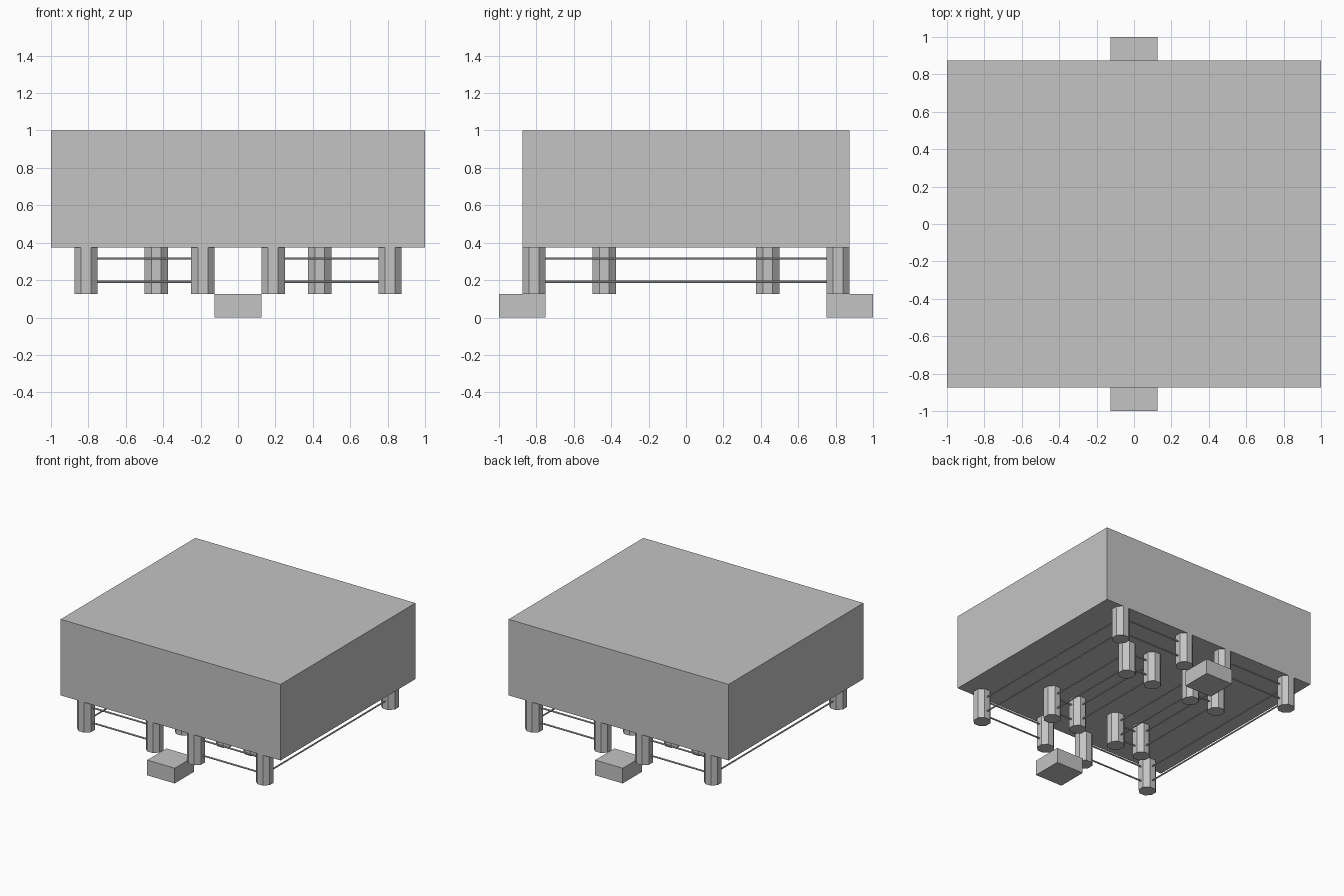
import bpy, math
from mathutils import Vector

if "Cube" in bpy.data.objects:
    bpy.data.objects.remove(bpy.data.objects["Cube"])

grey = bpy.data.materials.new("plain grey")
grey.diffuse_color = (0.55, 0.55, 0.55, 1)
grey.use_nodes = True
grey.node_tree.nodes["Principled BSDF"].inputs["Base Color"].default_value = grey.diffuse_color


def box(name, lo, hi):
    lo, hi = Vector(lo), Vector(hi)
    bpy.ops.mesh.primitive_cube_add(size=1, location=(lo + hi) / 2)
    ob = bpy.context.object
    ob.name = name
    ob.scale = hi - lo
    ob.data.materials.append(grey)


def prism(name, a, b, half_width):
    """Octagonal bar from a to b with flat sides facing the axes."""
    a, b = Vector(a), Vector(b)
    d = b - a
    bpy.ops.mesh.primitive_cylinder_add(
        vertices=8, radius=half_width / math.cos(math.pi / 8), depth=d.length)
    ob = bpy.context.object
    ob.name = name
    for v in ob.data.vertices:
        v.co.xy = (v.co.x * math.cos(math.pi / 8) - v.co.y * math.sin(math.pi / 8),
                   v.co.x * math.sin(math.pi / 8) + v.co.y * math.cos(math.pi / 8))
    ob.location = (a + b) / 2
    ob.rotation_euler = d.to_track_quat('Z', 'Y').to_euler()
    ob.data.materials.append(grey)


OUT, MID, IN = 0.8125, 0.4375, 0.1875
RAIL = 0.006

# main block
box("body_block", (-1, -0.875, 0.375), (1, 0.875, 1))

# entry steps, front and back
box("front_step", (-0.125, -1, 0), (0.125, -0.75, 0.125))
box("back_step", (-0.125, 0.75, 0), (0.125, 1, 0.125))

# outer and inner rows of posts
for sx in (-1, 1):
    for sy in (-1, 1):
        for x, y in ((OUT, OUT), (IN, OUT), (MID, MID), (IN, MID)):
            prism("post", (sx * x, sy * y, 0.125), (sx * x, sy * y, 0.375), 0.0625)

# two levels of rails joining the posts
for z in (0.191, 0.3155):
    for sx in (-1, 1):
        for x, y in ((OUT, OUT), (MID, MID), (IN, MID)):
            prism("side_rail", (sx * x, -y, z), (sx * x, y, z), RAIL)
        for sy in (-1, 1):
            for x, y in ((OUT, OUT), (MID, MID)):
                prism("cross_rail", (sx * IN, sy * y, z), (sx * x, sy * y, z), RAIL)
